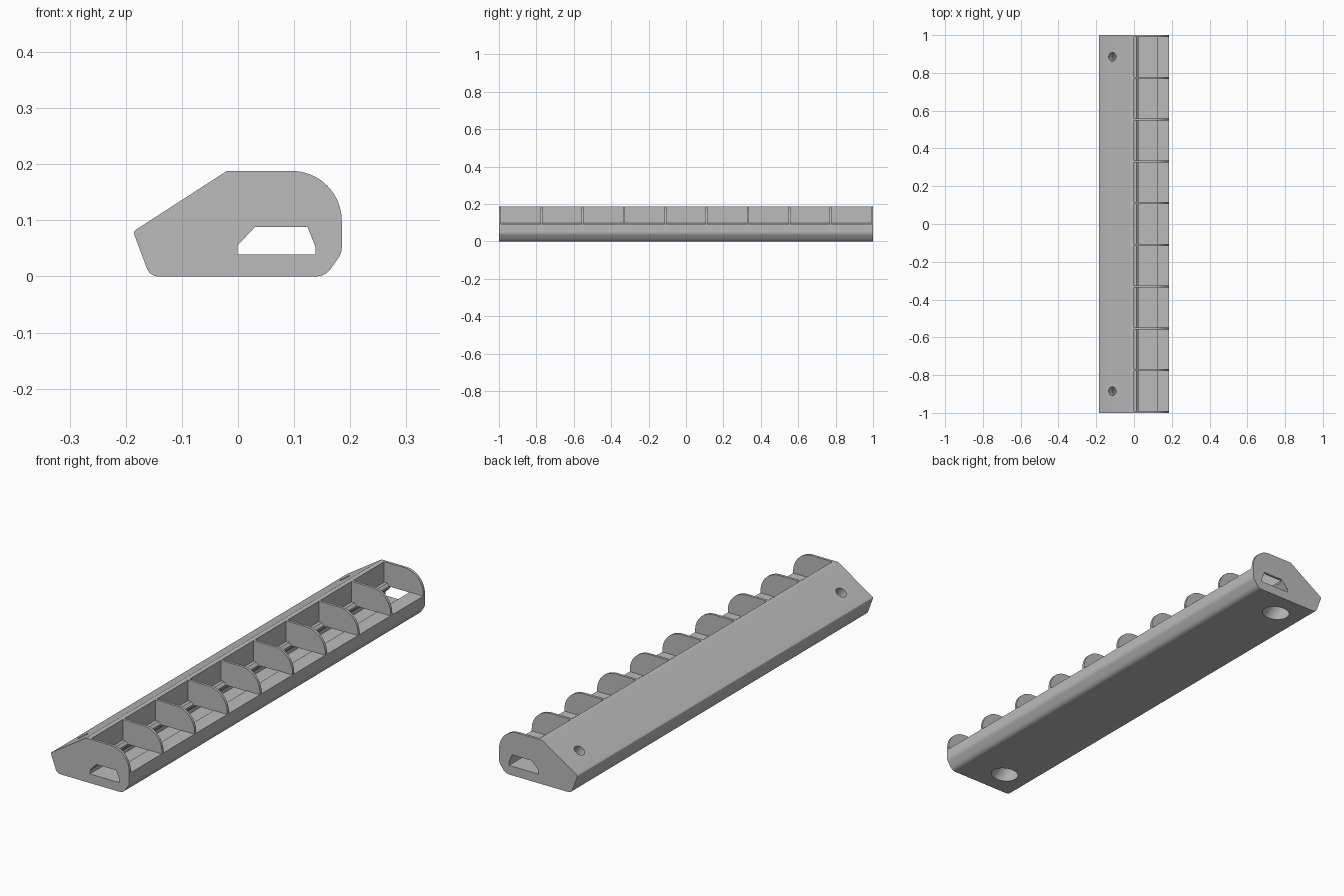
import bpy
import bmesh
import math
from mathutils import Vector

cube = bpy.data.objects.get("Cube")
if cube:
    bpy.data.objects.remove(cube, do_unlink=True)

BAYS = 9
WALL = 0.011
PITCH = (2 - WALL) / BAYS

grey = bpy.data.materials.new("plain grey")
grey.use_nodes = True
grey.diffuse_color = (0.5, 0.5, 0.5, 1)
grey.node_tree.nodes["Principled BSDF"].inputs["Base Color"].default_value = (0.5, 0.5, 0.5, 1)


def make_object(name, bm):
    bmesh.ops.recalc_face_normals(bm, faces=bm.faces)
    mesh = bpy.data.meshes.new(name)
    bm.to_mesh(mesh)
    bm.free()
    mesh.materials.append(grey)
    obj = bpy.data.objects.new(name, mesh)
    bpy.context.collection.objects.link(obj)
    return obj


def add_prism(bm, profile, y0, y1):
    """Extrude an x-z profile from y0 to y1."""
    face = bm.faces.new([bm.verts.new((x, y0, z)) for x, z in profile])
    new = bmesh.ops.extrude_face_region(bm, geom=[face])["geom"]
    verts = [g for g in new if isinstance(g, bmesh.types.BMVert)]
    bmesh.ops.translate(bm, verts=verts, vec=(0, y1 - y0, 0))


def corner(prev, at, nxt, cut, steps=5):
    """Round one profile corner with a quadratic curve."""
    p, c, n = Vector(prev), Vector(at), Vector(nxt)
    a = c + (p - c).normalized() * cut
    b = c + (n - c).normalized() * cut
    ts = [i / steps for i in range(steps + 1)]
    return [tuple(a * (1 - t) ** 2 + c * 2 * t * (1 - t) + b * t * t) for t in ts]


# Body outline: sloped back, flat crown, rounded front
foot, heel, ridge = (-0.157, 0), (-0.187, 0.08), (-0.02, 0.188)
toe, chin = (0.156, 0), (0.185, 0.042)
outline = corner(toe, foot, heel, 0.016)
outline += corner(foot, heel, ridge, 0.006, 3)
outline.append(ridge)
for i in range(17):
    a = math.pi / 2 * (1 - i / 16)
    outline.append((0.096 + 0.089 * math.cos(a), 0.099 + 0.089 * math.sin(a)))
outline += corner((0.185, 0.099), chin, toe, 0.01, 4)
outline += corner(chin, toe, foot, 0.018)

bm = bmesh.new()
add_prism(bm, outline, -1, 1)
body = make_object("rack_body", bm)
cutters = []

# Open bays, leaving thin dividers and a chamfered rear ledge
bay = [(0, 0.3), (0, 0.1), (0.014, 0.1), (0.024, 0.09), (0.024, 0.065),
       (0.121, 0.065), (0.121, 0.09), (0.3, 0.09), (0.3, 0.3)]
bm = bmesh.new()
for i in range(BAYS):
    y = -1 + i * PITCH
    add_prism(bm, bay, y + WALL, y + PITCH)
cutters.append(make_object("bay_cutter", bm))

# Lengthwise channel through every divider
channel = [(-0.001, 0.039), (0.138, 0.039), (0.138, 0.053),
           (0.124, 0.088), (0.03, 0.088), (-0.001, 0.055)]
bm = bmesh.new()
add_prism(bm, channel, -1.1, 1.1)
cutters.append(make_object("channel_cutter", bm))

# Screw holes square to the slope, with wide recesses underneath
slope = Vector((ridge[0] - heel[0], 0, ridge[1] - heel[1])).normalized()
normal = Vector((-slope.z, 0, slope.x))
turn = normal.to_track_quat("Z", "Y").to_matrix().to_4x4()
for name, radius, low, high in (("screw", 0.023, -0.25, 0.1), ("recess", 0.05, -0.3, -0.04)):
    bm = bmesh.new()
    for y in (-0.885, 0.885):
        ring = bmesh.ops.create_cone(bm, cap_ends=True, segments=32, radius1=radius,
                                     radius2=radius, depth=high - low)["verts"]
        bmesh.ops.transform(bm, matrix=turn, verts=ring)
        spot = Vector((-0.115, y, 0.1266)) + normal * (low + high) / 2
        bmesh.ops.translate(bm, verts=ring, vec=spot)
    cutters.append(make_object(name + "_cutter", bm))

for cutter in cutters:
    cutter.hide_render = True
    mod = body.modifiers.new(cutter.name, "BOOLEAN")
    mod.operation = "DIFFERENCE"
    mod.solver = "EXACT"
    mod.object = cutter

# Bake the cuts and drop the helpers
graph = bpy.context.evaluated_depsgraph_get()
result = bpy.data.meshes.new_from_object(body.evaluated_get(graph))
body.modifiers.clear()
body.data = result
for cutter in cutters:
    bpy.data.objects.remove(cutter, do_unlink=True)

bpy.ops.object.select_all(action="DESELECT")
body.select_set(True)
bpy.context.view_layer.objects.active = body
bpy.ops.object.shade_smooth_by_angle(angle=math.radians(25))
